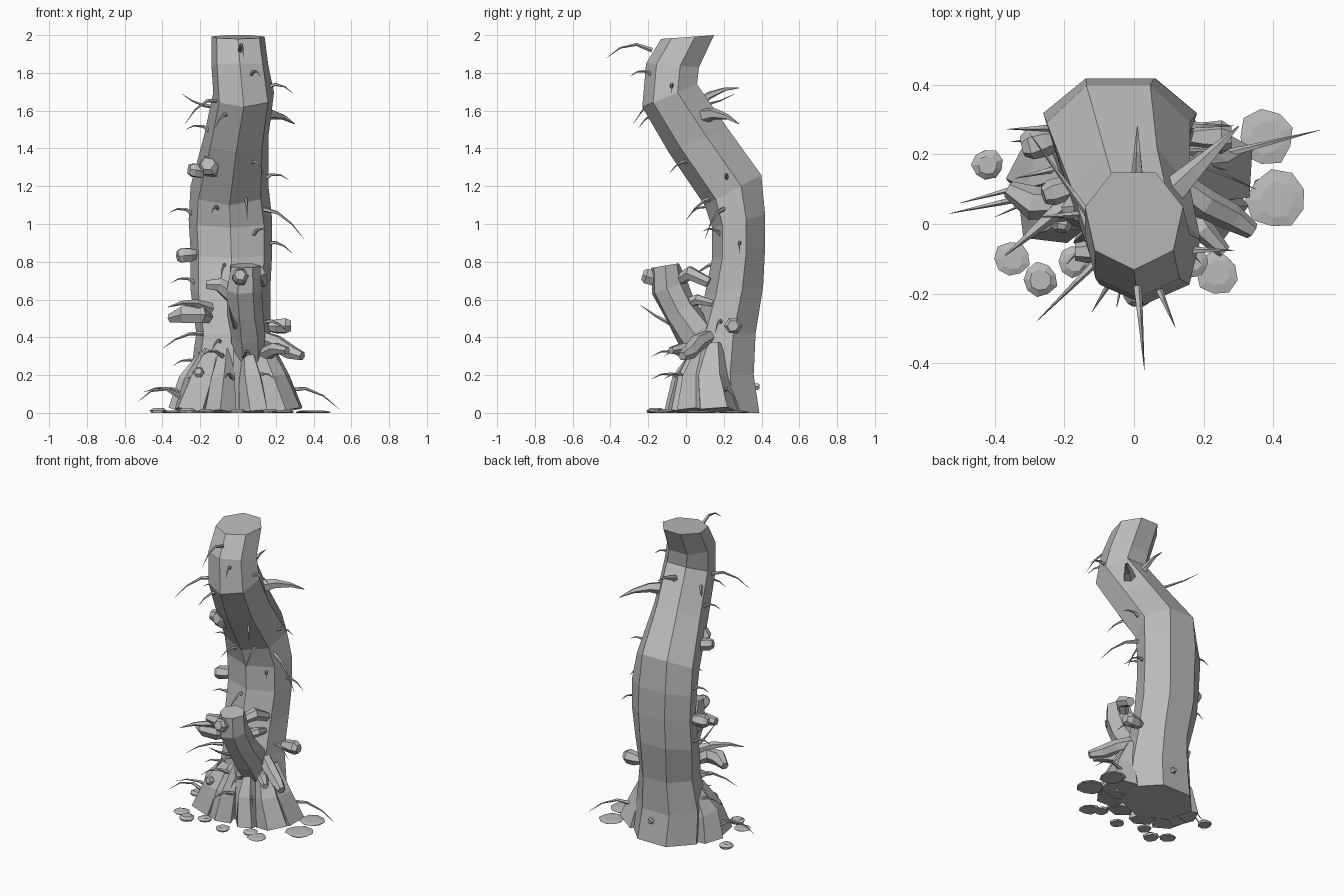
import bpy, bmesh, math, random
from mathutils import Vector

random.seed(4)
if "Cube" in bpy.data.objects:
    bpy.data.objects.remove(bpy.data.objects["Cube"])

bark = bpy.data.materials.new("grey bark")
bark.use_nodes = True
bark.diffuse_color = (0.5, 0.5, 0.5, 1)
shader = bark.node_tree.nodes["Principled BSDF"]
shader.inputs["Base Color"].default_value = bark.diffuse_color


def loft(name, rings):
    """Skin a list of vertex rings and cap both ends."""
    bm = bmesh.new()
    loops = [[bm.verts.new(co) for co in ring] for ring in rings]
    count = len(loops[0])
    for lower, upper in zip(loops, loops[1:]):
        for i in range(count):
            j = (i + 1) % count
            bm.faces.new((lower[i], lower[j], upper[j], upper[i]))
    bm.faces.new(loops[0][::-1])
    bm.faces.new(loops[-1])
    bmesh.ops.recalc_face_normals(bm, faces=bm.faces)
    mesh = bpy.data.meshes.new(name)
    bm.to_mesh(mesh)
    bm.free()
    mesh.materials.append(bark)
    bpy.context.collection.objects.link(bpy.data.objects.new(name, mesh))


def tube(name, points, radii, sides=6, rough=0.0):
    """Sweep a polygon along points, kept above the ground."""
    path = [Vector(point) for point in points]
    rings = []
    for k, (centre, radius) in enumerate(zip(path, radii)):
        way = path[min(k + 1, len(path) - 1)] - path[max(k - 1, 0)]
        turn = way.to_track_quat('Z', 'Y')
        ring = []
        for i in range(sides):
            angle = math.tau * i / sides
            size = radius * (1 + random.uniform(-rough, rough))
            corner = centre + turn @ Vector((math.cos(angle) * size, math.sin(angle) * size, 0))
            corner.z = max(corner.z, 0)
            ring.append(corner)
        rings.append(ring)
    loft(name, rings)


def thorn(name, base, tip, radius=0.013, bend=0.03):
    """Thin spike that arches upward between base and tip."""
    start, end = Vector(base), Vector(tip)
    steps = (0, 0.35, 0.7, 1)
    path = [start.lerp(end, t) + Vector((0, 0, bend * math.sin(math.pi * t))) for t in steps]
    tube(name, path, [radius * (1 - 0.95 * t) for t in steps], sides=5)


def knob(name, base, tip, radius):
    """Faceted bud with a narrow stalk."""
    start, end = Vector(base), Vector(tip)
    path = [start.lerp(end, t) for t in (0, 0.4, 0.8, 1)]
    tube(name, path, [radius * s for s in (0.5, 0.9, 1, 0.65)], rough=0.1)


def trunk_corner(section, angle):
    """Point on a tilted trunk section, angle measured from the left side."""
    front, front_z, back, back_z, right, left = section
    across, along = math.cos(angle) / 0.97, (math.sin(angle) + 0.04) / 0.95
    height = (front_z + back_z + along * (back_z - front_z)) / 2
    return Vector(((right + left + across * (left - right)) / 2,
                   (front + back + along * (back - front)) / 2,
                   max(0, min(2, height))))


# Trunk sections: front y and z, back y and z, right and left x
sections = [
    (.0, 0, .39, 0, -.25, .22), (.01, .22, .36, .2, -.25, .2),
    (.04, .42, .37, .42, -.22, .17), (.1, .62, .41, .67, -.25, .17),
    (.14, .82, .42, .87, -.25, .18), (.14, .98, .42, 1.05, -.26, .18),
    (.1, 1.1, .4, 1.26, -.25, .16), (-.09, 1.38, .22, 1.51, -.18, .16),
    (-.23, 1.62, .06, 1.74, -.13, .19), (-.21, 1.85, .07, 1.83, -.14, .16),
    (-.13, 1.98, .15, 2, -.14, .14)]
# Seven sides, flat at the back and pointed at the front
loft("trunk", [[trunk_corner(section, math.tau * (i - 1.75) / 7) for i in range(7)]
               for section in sections])


def bark_point(level, degrees):
    """Point on the bark, level counted in trunk sections from the ground."""
    index = min(int(level), len(sections) - 2)
    angle = math.radians(degrees)
    lower = trunk_corner(sections[index], angle)
    return lower.lerp(trunk_corner(sections[index + 1], angle), level - index)


# Buttress roots fan around the front half of the base
root_count = 6
for i in range(root_count):
    angle = math.radians(-190 + 205 * i / (root_count - 1))
    side, ahead = math.cos(angle), math.sin(angle)
    spread = 0.115 if abs(side) > 0.5 else 0.085
    top = Vector((side * 0.15 - 0.015, 0.14 + ahead * 0.08, 0.34 + 0.02 * side))
    foot = Vector((side * 0.26 - 0.01, 0.12 + ahead * 0.16, 0))
    middle = top.lerp(foot, 0.55) + Vector((0, -0.01, 0.02))
    tube(f"root_{i}", [top, middle, foot], [spread * s for s in (0.4, 0.8, 1)], sides=5, rough=0.15)

# Broken front branch with its side shoots
tube("front_branch",
     [(.05, .11, .3), (.05, .05, .42), (.04, -.03, .54), (.03, -.09, .66), (.03, -.11, .78)],
     [.1, .1, .1, .095, .08], sides=7, rough=0.1)
tube("branch_shoot_right", [(-.02, -.06, .62), (-.1, -.08, .68), (-.17, -.08, .68)], [.05, .04, .025])
tube("branch_shoot_left", [(.05, -.04, .7), (.11, .02, .74), (.13, .12, .69)], [.03, .04, .03])
tube("branch_shoot_back", [(.05, 0, .58), (.1, .06, .6), (.1, .14, .58)], [.03, .03, .02])
knob("branch_knob", (.01, -.13, .7), (.01, -.23, .73), radius=.045)

# Buds on the bark
knob("upper_front_bud", (-.11, .12, 1.28), (-.16, .0, 1.32), radius=.06)
knob("upper_side_bud", (-.14, .12, 1.27), (-.26, .08, 1.29), radius=.04)
knob("right_bud", (-.21, .25, .84), (-.32, .22, .83), radius=.045)
knob("left_bud", (.14, .25, .46), (.28, .25, .46), radius=.045)
knob("root_bud", (-.2, .04, .2), (-.21, -.02, .22), radius=.03)
knob("back_bud", (0, .33, .14), (0, .39, .14), radius=.02)

# Thick bent shoots
tube("right_shelf", [(-.14, .16, .5), (-.2, .06, .52), (-.29, .06, .52), (-.36, .1, .5)],
     [.03, .05, .05, .025])
tube("left_shelf", [(.12, .12, .4), (.2, .06, .37), (.28, .02, .32), (.34, -.02, .3)],
     [.04, .045, .04, .025])
tube("left_lower_shelf", [(.12, .1, .3), (.2, -.02, .34), (.26, -.08, .33)], [.04, .035, .02])
thorn("right_spur", (-.15, .1, .55), (-.37, -.09, .56), radius=.035)
thorn("upper_spur", (.1, .08, 1.57), (.3, .28, 1.53), radius=.045)
thorn("back_spur", (.01, .04, 1.62), (.01, .28, 1.72), radius=.03)

# Long thorns
thorn("crown_thorn", (.01, -.18, 1.92), (.03, -.42, 1.88), bend=.05)
thorn("upper_right_thorn", (-.11, 0, 1.62), (-.3, .26, 1.69), bend=-.02)
thorn("upper_front_thorn", (-.1, -.1, 1.65), (-.28, -.28, 1.53), bend=.05)
thorn("middle_left_thorn", (.13, .2, 1.08), (.35, .1, .92), bend=.04)
thorn("middle_front_thorn", (.04, .15, 1.14), (.05, 0, 1.02))
thorn("branch_thorn", (0, .02, .44), (-.05, -.24, .57), radius=.02, bend=-.02)
thorn("lower_right_thorn", (-.18, .12, .42), (-.4, .02, .34))
thorn("root_right_thorn", (-.3, .08, .08), (-.53, .03, .06), bend=.06)
thorn("root_right_thorn_back", (-.28, .12, .1), (-.5, .06, .11))
thorn("root_left_thorn", (.26, .2, .12), (.535, .27, .02), bend=.05)

# Short thorns climb the bark, swinging between right, front and left
for i in range(16):
    level = 1.2 + i * 0.5
    degrees = (-170, -110, -10, -65)[i % 4] + random.uniform(-12, 12)
    angle = math.radians(degrees)
    base = bark_point(level, degrees)
    outward = Vector((math.cos(angle), math.sin(angle), random.uniform(-0.7, 0.3)))
    thorn(f"short_thorn_{i}", base - outward * 0.04, base + outward * 0.1)

# Small thorns fan out over the roots
for i in range(6):
    angle = math.radians(-160 + i * 28)
    outward = Vector((math.cos(angle), math.sin(angle), 0))
    base = Vector((0, 0.1, 0.18 + 0.12 * (i % 2))) + outward * 0.12
    thorn(f"root_thorn_{i}", base, base + outward * 0.17)


def ground_piece(name, x, y, radius, height):
    """Flat irregular leaf or pebble lying on the ground."""
    tube(name, [(x, y, height * t) for t in (0, 0.5, 1)],
         [radius * s for s in (0.9, 1, 0.6)], sides=9, rough=0.1)


# Ground leaves and pebbles
ground_piece("back_leaf", .38, .25, radius=.08, height=.012)
ground_piece("left_leaf", .41, .07, radius=.085, height=.012)
ground_piece("front_leaf", .24, -.14, radius=.06, height=.012)
ground_piece("right_leaf", -.35, -.1, radius=.05, height=.012)
ground_piece("front_pebble", -.27, -.16, radius=.05, height=.025)
ground_piece("right_pebble", -.42, .17, radius=.045, height=.025)
for i in range(3):
    angle = math.radians(-135 + i * 45)
    ground_piece(f"pebble_{i}", math.cos(angle) * 0.24, math.sin(angle) * 0.18 + 0.02,
                 radius=.045, height=.02)
